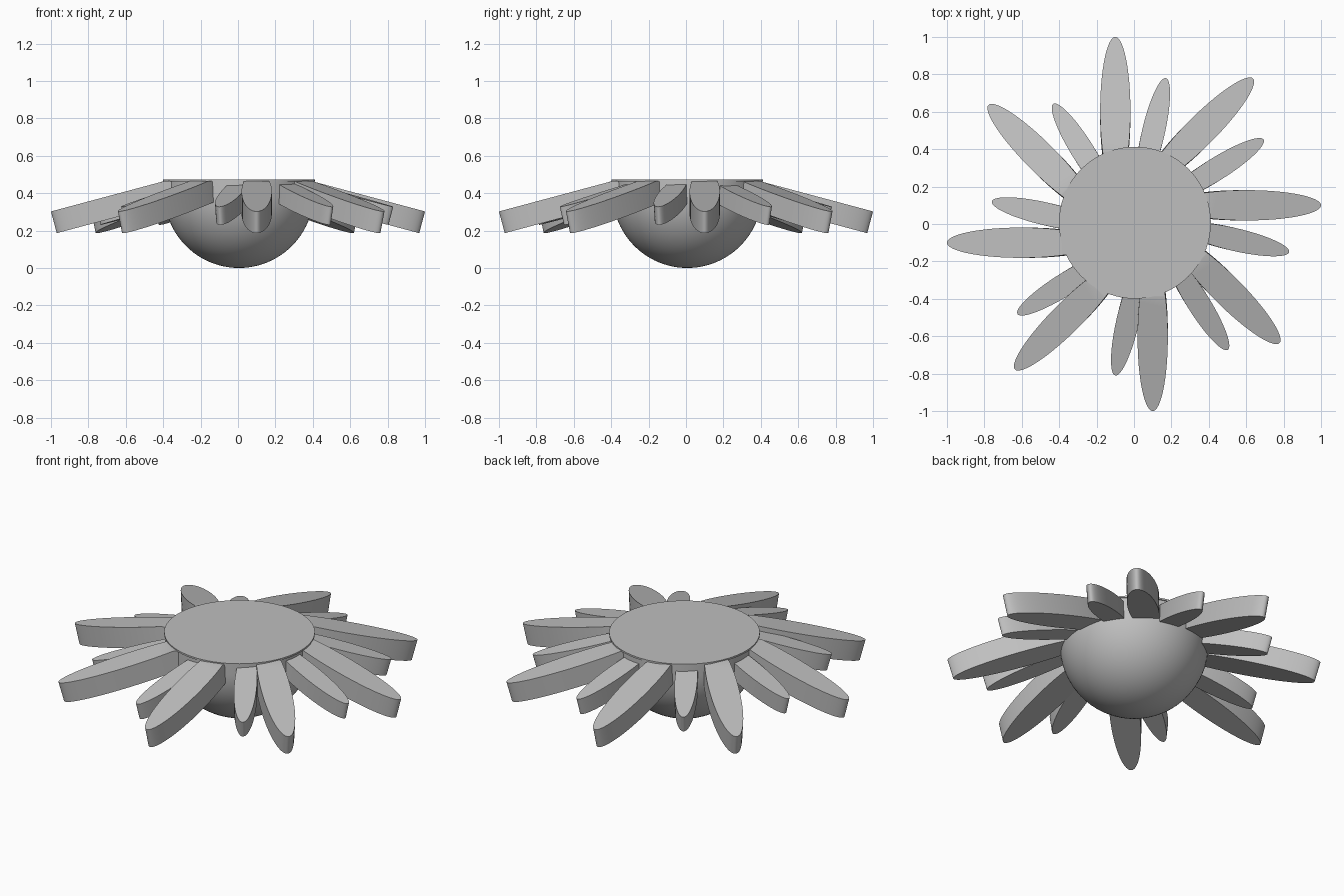
import bpy, bmesh, math
from mathutils import Matrix, Vector

cube = bpy.data.objects.get("Cube")
if cube:
    bpy.data.objects.remove(cube, do_unlink=True)

GREY = (0.52, 0.52, 0.52, 1)
grey = bpy.data.materials.new("plain_grey")
grey.use_nodes = True
grey.diffuse_color = GREY
grey.node_tree.nodes["Principled BSDF"].inputs["Base Color"].default_value = GREY

HUB = Vector((0.005, 0.007, 0))
RADIUS, TOP = 0.4, 0.472
TILT = math.radians(15)


def finish(bm, name):
    """Turn a bmesh into a smooth-shaded object with sharp rims."""
    bmesh.ops.recalc_face_normals(bm, faces=bm.faces)
    mesh = bpy.data.meshes.new(name)
    bm.to_mesh(mesh)
    bm.free()
    mesh.materials.append(grey)
    obj = bpy.data.objects.new(name, mesh)
    bpy.context.collection.objects.link(obj)
    bpy.ops.object.select_all(action="DESELECT")
    obj.select_set(True)
    bpy.context.view_layer.objects.active = obj
    bpy.ops.object.shade_smooth_by_angle(angle=math.radians(30))
    return obj


def petal(name, angle, reach, offset, tip_z, half_len, half_width, thick, centre):
    """Elliptical slab drooping outwards, trimmed flat under the disc."""
    bm = bmesh.new()
    bmesh.ops.create_cone(bm, cap_ends=True, segments=64, radius1=1, radius2=1, depth=1)
    place = (Matrix.Translation(centre)
             @ Matrix.Rotation(angle, 4, "Z")
             @ Matrix.Translation((reach, offset, tip_z))
             @ Matrix.Rotation(TILT, 4, "Y")
             @ Matrix.Translation((-half_len, 0, -thick / 2))
             @ Matrix.Diagonal((half_len, half_width, thick, 1)))
    bm.transform(place)
    cut = bmesh.ops.bisect_plane(
        bm, geom=bm.verts[:] + bm.edges[:] + bm.faces[:],
        plane_co=(0, 0, TOP - 0.006), plane_no=(0, 0, 1), clear_outer=True)
    rim = [e for e in cut["geom_cut"] if isinstance(e, bmesh.types.BMEdge)]
    if rim:
        bmesh.ops.holes_fill(bm, edges=rim, sides=0)
    finish(bm, name)


# Round bowl: lower half sphere with a short straight wall
bm = bmesh.new()
steps = 24
points = [(RADIUS * math.sin(a), 0, RADIUS - RADIUS * math.cos(a))
          for a in (i / steps * math.pi / 2 for i in range(steps + 1))]
points.append((RADIUS, 0, TOP - 0.004))
verts = [bm.verts.new(p) for p in points]
edges = [bm.edges.new(pair) for pair in zip(verts, verts[1:])]
bmesh.ops.spin(bm, geom=verts + edges, cent=(0, 0, 0), axis=(0, 0, 1),
               angle=math.tau, steps=72, use_duplicate=False)
bmesh.ops.remove_doubles(bm, verts=bm.verts, dist=0.0005)
finish(bm, "bowl").location = HUB

# Flat disc on top of the bowl
bm = bmesh.new()
bmesh.ops.create_cone(bm, cap_ends=True, segments=72, radius1=0.406,
                      radius2=0.406, depth=0.01)
finish(bm, "top_disc").location = HUB + Vector((0, 0, TOP - 0.005))

# Two rings of eight petals, each set beside its radius
for i in range(8):
    turn = i * math.pi / 4
    petal(f"large_petal_{i + 1}", turn, 1.0, 0.1, 0.302,
          0.41, 0.081, 0.12, Vector((0, 0, 0)))
    petal(f"small_petal_{i + 1}", turn - math.radians(13), 0.805, 0.047, 0.327,
          0.31, 0.061, 0.1, Vector((0.035, -0.015, 0)))
